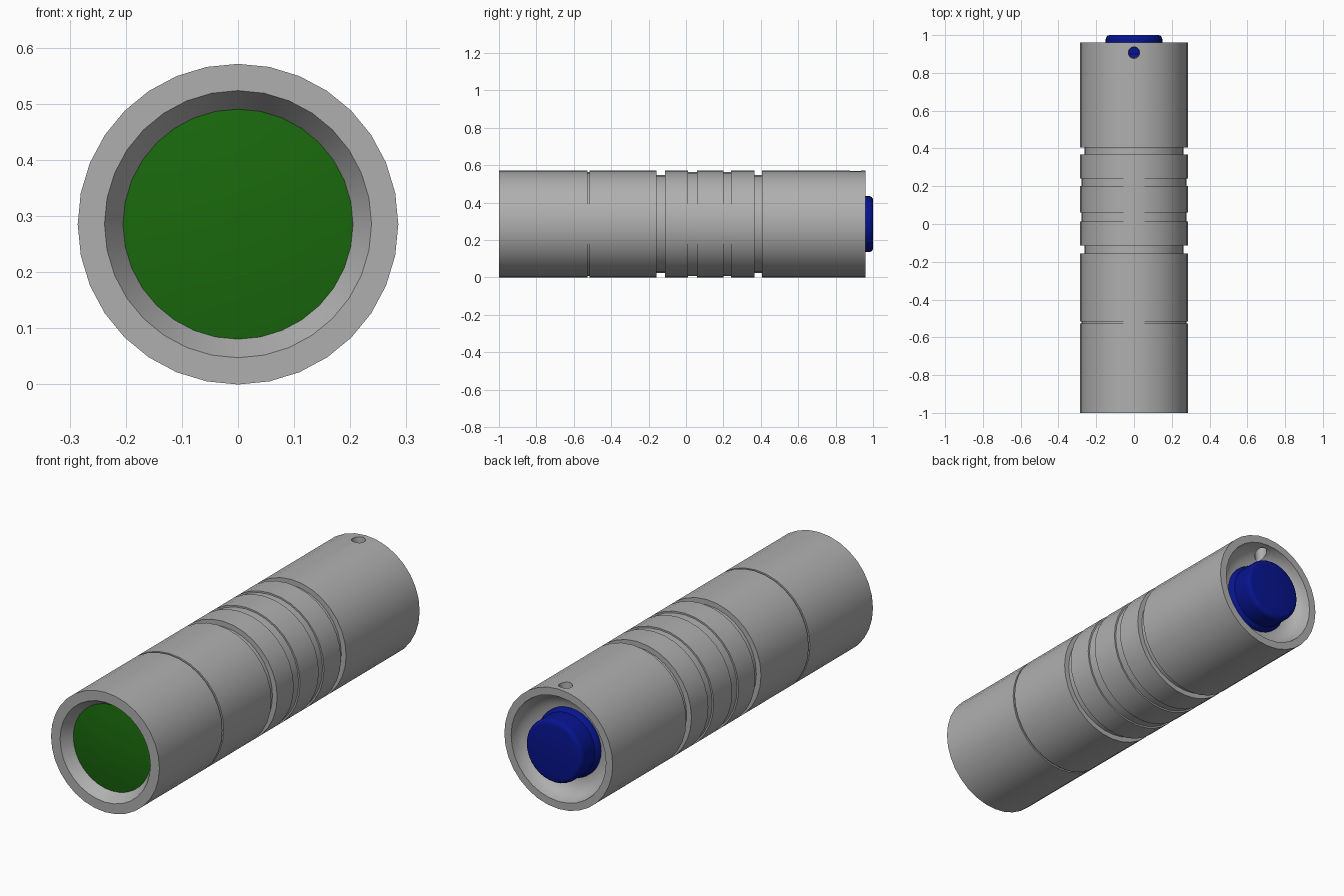
import bpy, bmesh
from math import sin, cos, pi, radians

if "Cube" in bpy.data.objects:
    bpy.data.objects.remove(bpy.data.objects["Cube"])

R = 0.2857          # outer radius, also the height of the axis
SIDES = 32
GREY = (0.43, 0.43, 0.43, 1)
GREEN = (0.01, 0.14, 0.004, 1)
BLUE = (0.002, 0.007, 0.27, 1)


def finish(obj):
    bpy.ops.object.select_all(action='DESELECT')
    obj.select_set(True)
    bpy.context.view_layer.objects.active = obj
    bpy.ops.object.shade_smooth_by_angle(angle=radians(30))


def lathe(name, profile, color):
    """Revolve (radius, y) points around the long axis; radius 0 closes an end."""
    bm = bmesh.new()
    rings = []
    for r, y in profile:
        if r == 0:
            rings.append([bm.verts.new((0, y, R))] * SIDES)
        else:
            rings.append([bm.verts.new((r * sin(2 * pi * i / SIDES), y,
                                        R + r * cos(2 * pi * i / SIDES)))
                          for i in range(SIDES)])
    for a, b in zip(rings, rings[1:]):
        for i in range(SIDES):
            j = (i + 1) % SIDES
            bm.faces.new(list(dict.fromkeys((a[i], a[j], b[j], b[i]))))
    bmesh.ops.recalc_face_normals(bm, faces=bm.faces)
    mesh = bpy.data.meshes.new(name)
    bm.to_mesh(mesh)
    bm.free()
    obj = bpy.data.objects.new(name, mesh)
    bpy.context.collection.objects.link(obj)
    mat = bpy.data.materials.new(name + "_color")
    mat.diffuse_color = color
    mat.use_nodes = True
    mat.node_tree.nodes["Principled BSDF"].inputs["Base Color"].default_value = mat.diffuse_color
    mesh.materials.append(mat)
    finish(obj)
    return obj


# Head with a bevelled recess for the lens
lathe("head", [(0, -0.935), (0.205, -0.935), (0.205, -0.948), (0.238, -1.0),
               (R, -1.0), (R, -0.526), (0, -0.526)], GREY)

# Slightly domed lens
lathe("lens", [(0, -0.937), (0.205, -0.937), (0.205, -0.948), (0.15, -0.956),
               (0.08, -0.962), (0, -0.964)], GREEN)

# Body: neck, grip grooves, then the bowl-shaped tail cup
profile = [(0, -0.54), (0.278, -0.54), (0.278, -0.516)]
grooves = [(-0.157, -0.113, 0.261), (0.012, 0.06, 0.278),
           (0.2, 0.24, 0.278), (0.367, 0.406, 0.261)]
profile += [(R, -0.516)]
for y0, y1, r in grooves:
    profile += [(R, y0), (r, y0), (r, y1), (R, y1)]
profile += [(R, 0.96), (0.25, 0.96), (0.245, 0.93), (0.231, 0.905),
            (0.21, 0.886), (0.185, 0.875), (0.16, 0.87), (0, 0.87)]
body = lathe("body", profile, GREY)

# Lanyard hole, slightly tapered, through the top of the tail cup
bpy.ops.mesh.primitive_cone_add(vertices=24, radius1=0.024, radius2=0.035,
                                depth=0.2, location=(0, 0.907, 2 * R - 0.02))
cutter = bpy.context.object
cutter.name = "lanyard_hole_cutter"
cutter.hide_render = True
mod = body.modifiers.new("lanyard_hole", 'BOOLEAN')
mod.operation = 'DIFFERENCE'
mod.solver = 'EXACT'
mod.object = cutter
bpy.context.view_layer.objects.active = body
bpy.ops.object.modifier_apply(modifier=mod.name)
bpy.data.objects.remove(cutter, do_unlink=True)
finish(body)

# Tail button with a flared base and rounded rim
button = [(0, 0.85), (0.163, 0.85), (0.163, 0.88), (0.159, 0.89), (0.15, 0.9)]
button += [(0.128 + 0.022 * cos(a * pi / 8), 0.978 + 0.022 * sin(a * pi / 8))
           for a in range(5)]
lathe("tail_button", button + [(0, 1.0)], BLUE)
